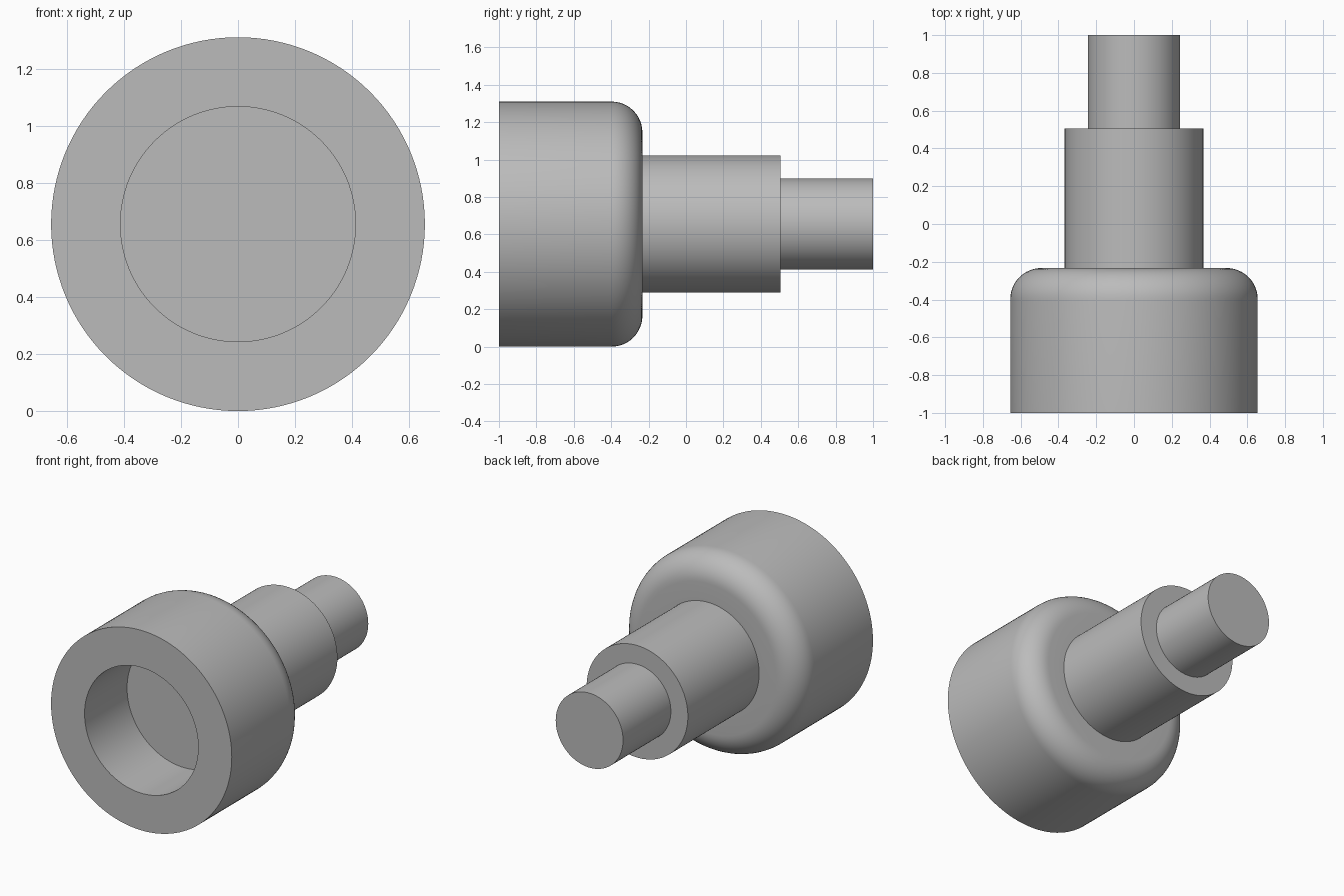
import bpy
import bmesh
from math import cos, sin, pi, radians

SIDES = 128
AXIS_Z = 0.655

if "Cube" in bpy.data.objects:
    bpy.data.objects.remove(bpy.data.objects["Cube"], do_unlink=True)

# Single plain grey material
grey = bpy.data.materials.new("plain grey")
grey.use_nodes = True
colour = (0.5, 0.5, 0.5, 1)
grey.diffuse_color = colour
grey.node_tree.nodes["Principled BSDF"].inputs["Base Color"].default_value = colour


def lathe(name, profile, cap_start=False, cap_end=False):
    """Turn a list of (radius, y) points around the y axis."""
    bm = bmesh.new()
    angles = [2 * pi * i / SIDES for i in range(SIDES)]
    rings = [[bm.verts.new((r * cos(a), y, r * sin(a))) for a in angles]
             for r, y in profile]
    for near, far in zip(rings, rings[1:]):
        for i in range(SIDES):
            j = (i + 1) % SIDES
            bm.faces.new((near[i], far[i], far[j], near[j]))
    if cap_start:
        bm.faces.new(rings[0])
    if cap_end:
        bm.faces.new(rings[-1][::-1])
    mesh = bpy.data.meshes.new(name)
    bm.to_mesh(mesh)
    bm.free()
    mesh.materials.append(grey)
    obj = bpy.data.objects.new(name, mesh)
    obj.location.z = AXIS_Z
    bpy.context.collection.objects.link(obj)
    bpy.ops.object.select_all(action="DESELECT")
    obj.select_set(True)
    bpy.context.view_layer.objects.active = obj
    bpy.ops.object.shade_smooth_by_angle(angle=radians(30))
    return obj


# Main dimensions along the axis
front, bore_floor, cup_back, step, tip = -1, -0.56, -0.233, 0.505, 1
cup_r, bore_r, shaft_r, pin_r, fillet = 0.655, 0.412, 0.367, 0.244, 0.165

# Cup: blind bore, flat rim, outer wall, rounded back edge
rounded = [(cup_r - fillet + fillet * cos(t), cup_back - fillet + fillet * sin(t))
           for t in (pi / 2 * k / 12 for k in range(13))]
lathe("cup", [(bore_r, bore_floor), (bore_r, front), (cup_r, front)]
      + rounded + [(shaft_r, cup_back)], cap_start=True)

# Shaft with its flat shoulder
lathe("shaft", [(shaft_r, cup_back), (shaft_r, step), (pin_r, step)])

# End pin
lathe("end_pin", [(pin_r, step), (pin_r, tip)], cap_end=True)
